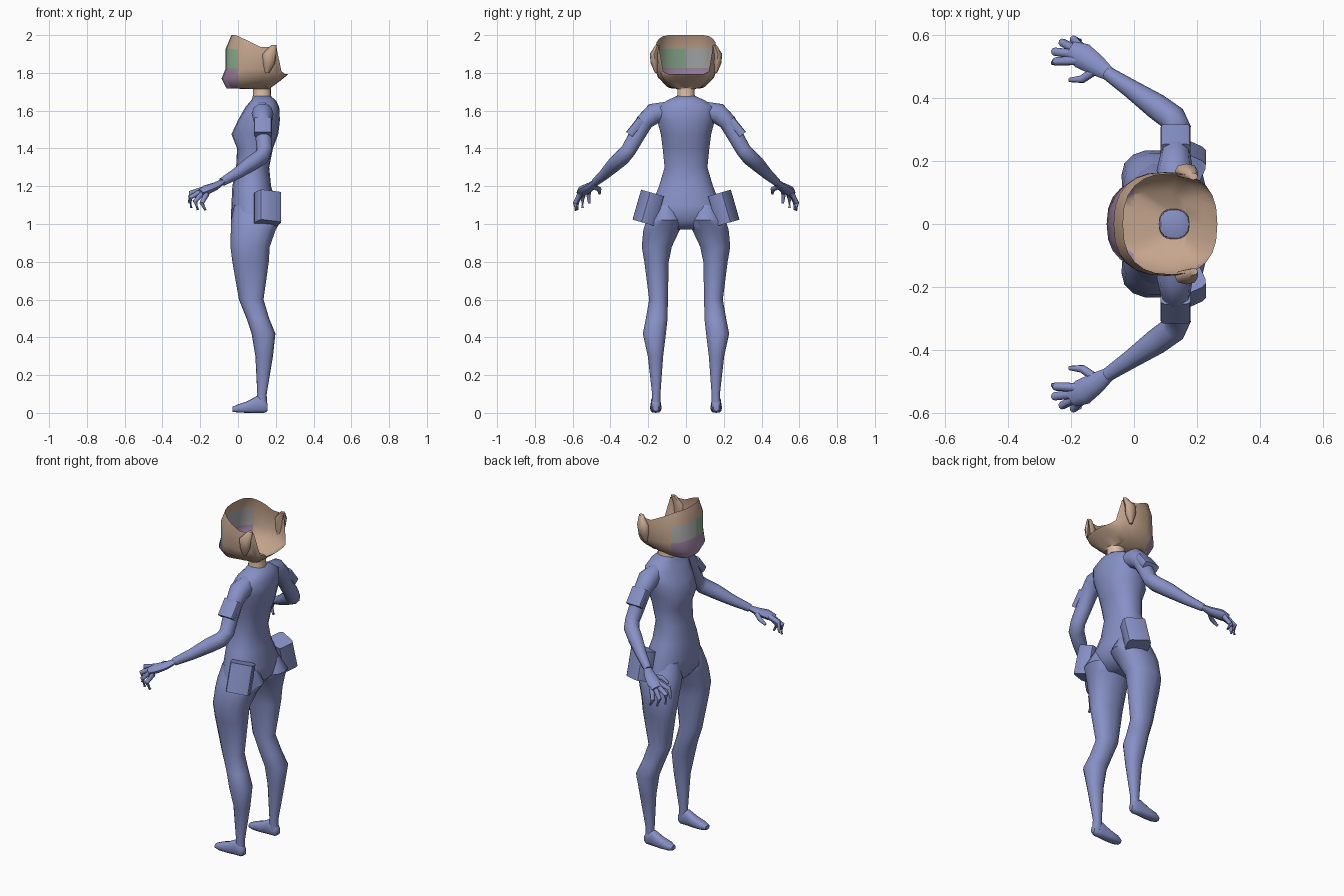
import bpy, bmesh, math
from mathutils import Vector, Matrix

cube = bpy.data.objects.get("Cube")
if cube:
    bpy.data.objects.remove(cube, do_unlink=True)


def material(name, *rgb):
    m = bpy.data.materials.new(name)
    m.use_nodes = True
    m.diffuse_color = (*rgb, 1)
    m.node_tree.nodes["Principled BSDF"].inputs["Base Color"].default_value = (*rgb, 1)
    return m


suit = material("blue suit", .24, .28, .56)
tan = material("tan head", .56, .38, .27)
skin_tone = material("light skin", .72, .52, .36)
green = material("visor green", .26, .42, .28)
grey = material("visor grey", .42, .42, .42)
purple = material("muzzle purple", .38, .25, .40)


def finish(name, bm, mats, mirror=False, angle=50):
    """Turn a bmesh into a smooth-shaded object, optionally mirrored across y."""
    mesh = bpy.data.meshes.new(name)
    bm.to_mesh(mesh)
    bm.free()
    ob = bpy.data.objects.new(name, mesh)
    bpy.context.collection.objects.link(ob)
    for m in mats:
        mesh.materials.append(m)
    if mirror:
        mod = ob.modifiers.new("Mirror", "MIRROR")
        mod.use_axis = (False, True, False)
    bpy.ops.object.select_all(action="DESELECT")
    ob.select_set(True)
    bpy.context.view_layer.objects.active = ob
    bpy.ops.object.shade_smooth_by_angle(angle=math.radians(angle))
    return ob


def skin(rings, capped=True):
    """Bridge rings of points; each face keeps its row as material_index."""
    bm = bmesh.new()
    rows = [[bm.verts.new(p) for p in ring] for ring in rings]
    n = len(rows[0])
    for r, (a, b) in enumerate(zip(rows, rows[1:])):
        for i in range(n):
            j = (i + 1) % n
            bm.faces.new((a[i], a[j], b[j], b[i])).material_index = r
    if capped:
        bm.faces.new(rows[0])
        bm.faces.new(rows[-1])
    bmesh.ops.recalc_face_normals(bm, faces=bm.faces)
    return bm


def soft(v, power):
    return math.copysign(abs(v) ** power, v)


def loft(name, mat, table, axis="z", n=14, power=.9, mirror=False, capped=True):
    """Oval sections along z (x range, y range) or along x (y range, z range)."""
    rings = []
    for pos, a0, a1, b0, b1 in table:
        ring = []
        for k in range(n):
            t = math.tau * k / n
            a = (a0 + a1) / 2 + (a1 - a0) / 2 * soft(math.cos(t), power)
            b = (b0 + b1) / 2 + (b1 - b0) / 2 * soft(math.sin(t), power)
            ring.append((a, b, pos) if axis == "z" else (pos, a, b))
        rings.append(ring)
    bm = skin(rings, capped)
    for f in bm.faces:
        f.material_index = 0
    return finish(name, bm, [mat], mirror)


def tube(name, mat, path, n=10, flat=1):
    """Round limb through (x, y, z, radius) points, mirrored to both sides."""
    pts = [Vector(p[:3]) for p in path]
    rings = []
    for i, p in enumerate(pts):
        d = pts[min(i + 1, len(pts) - 1)] - pts[max(i - 1, 0)]
        q = d.to_track_quat("Z", "Y")
        r = path[i][3]
        rings.append([p + q @ Vector((r * math.cos(math.tau * k / n),
                                      r * flat * math.sin(math.tau * k / n), 0))
                      for k in range(n)])
    bm = skin(rings)
    for f in bm.faces:
        f.material_index = 0
    return finish(name, bm, [mat], True)


def pouch(name, size, place, tilt, turn, bevel):
    """Bevelled box strapped to both sides."""
    bm = bmesh.new()
    bmesh.ops.create_cube(bm, size=1)
    bmesh.ops.scale(bm, vec=size, verts=bm.verts)
    edges = [e for e in bm.edges if abs((e.verts[0].co - e.verts[1].co).z) > .01]
    bmesh.ops.bevel(bm, geom=edges, offset=bevel, segments=2, affect="EDGES", profile=.5)
    rot = Matrix.Rotation(math.radians(tilt), 4, "X") @ Matrix.Rotation(math.radians(turn), 4, "Z")
    bm.transform(Matrix.Translation(place) @ rot)
    finish(name, bm, [suit], True, 35)


# Torso
torso = [(1.68, .085, .17, .045), (1.655, .07, .2, .1), (1.62, .04, .218, .155),
         (1.55, 0, .222, .155), (1.475, -.035, .213, .135), (1.4, -.005, .185, .125),
         (1.3, -.01, .165, .115), (1.2, -.03, .175, .145), (1.1, -.035, .205, .185),
         (1.02, -.038, .2, .2), (.97, 0, .15, .1)]
loft("torso", suit, [(z, f, b, -w, w) for z, f, b, w in torso], n=18)

# Legs and feet
loft("legs", suit, [(1.1, -.02, .19, .04, .165), (1.02, -.037, .23, .01, .212),
                    (.97, -.038, .2, .03, .228), (.88, -.04, .168, .073, .236),
                    (.8, -.03, .163, .09, .222), (.6, .005, .135, .095, .196),
                    (.5, .045, .165, .096, .214), (.42, .072, .198, .105, .23),
                    (.3, .092, .185, .12, .203), (.1, .102, .152, .135, .18),
                    (.03, .1, .153, .135, .183)], mirror=True)
loft("feet", suit, [(.156, .145, .175, .01, .05), (.14, .136, .183, 0, .075),
                    (.1, .134, .186, 0, .09), (.05, .13, .19, 0, .062),
                    (0, .13, .19, .002, .045), (-.03, .142, .178, .006, .032)],
     axis="x", n=12, power=.7, mirror=True)

# Arms, palms, fingers
tube("arms", suit, [(.13, .1, 1.6, .05), (.13, .17, 1.585, .058), (.132, .22, 1.54, .048),
                    (.135, .265, 1.46, .043), (.14, .305, 1.39, .041), (.125, .335, 1.355, .043),
                    (.07, .375, 1.32, .041), (-.01, .43, 1.265, .03), (-.085, .48, 1.222, .022)])
tube("palms", suit, [(-.08, .477, 1.225, .022), (-.12, .505, 1.2, .034),
                     (-.165, .535, 1.182, .042), (-.2, .553, 1.165, .03)], flat=.6)
fingers = {
    "index_fingers": ((-.18, .52, 1.185), (-.25, .517, 1.165), (-.258, .512, 1.11)),
    "middle_fingers": ((-.19, .54, 1.175), (-.253, .548, 1.14), (-.248, .548, 1.085)),
    "ring_fingers": ((-.185, .555, 1.165), (-.228, .577, 1.12), (-.212, .575, 1.075)),
    "little_fingers": ((-.165, .56, 1.16), (-.192, .587, 1.11), (-.172, .583, 1.073)),
    "thumbs": ((-.115, .495, 1.2), (-.165, .46, 1.185), (-.205, .458, 1.162)),
}
for name, joints in fingers.items():
    tube(name, suit, [(*p, r) for p, r in zip(joints, (.015, .013, .007))], n=8)

# Arm bands and hip pouches
pouch("arm_bands", (.095, .045, .1), (.132, .268, 1.513), 39, 0, .012)
pouch("hip_pouches", (.13, .095, .165), (.157, .2, 1.085), 16, -25, .02)

# Neck
loft("neck", skin_tone, [(1.655, .075, .178, -.052, .052), (1.69, .08, .175, -.046, .046),
                         (1.72, .08, .175, -.048, .048)], capped=False)

# Head: open shell, rings given as front x z, side x y z, back x z
head_rings = [(.08, 1.715, .125, .048, 1.715, .175, 1.715),
              (-.06, 1.717, .08, .105, 1.735, .175, 1.722),
              (-.087, 1.77, .09, .148, 1.775, .22, 1.755),
              (-.065, 1.825, .1, .165, 1.82, .245, 1.775),
              (-.065, 1.928, .11, .165, 1.905, .258, 1.786),
              (-.035, 2, .12, .16, 1.937, .265, 1.793)]
columns = 24
rings = []
for fx, fz, sx, sy, sz, bx, bz in head_rings:
    ring = []
    for k in range(columns):
        t = math.tau * k / columns
        c = soft(math.cos(t), .8)
        y = sy * soft(math.sin(t), .8)
        if c > 0:
            ring.append((sx + (fx - sx) * c, y, sz + (fz - sz) * min(1, c * 1.2)))
        else:
            drop = min(1, max(0, (-c - .58) / .2))
            ring.append((sx - (bx - sx) * c, y, sz + (bz - sz) * drop))
    rings.append(ring)
bm = skin(rings, capped=False)
bmesh.ops.bisect_plane(bm, geom=bm.verts[:] + bm.edges[:] + bm.faces[:], dist=1e-5,
                       plane_co=(0, 0, 0), plane_no=(1, 0, 0))
for f in bm.faces:
    row, mid = f.material_index, f.calc_center_median()
    f.material_index = 0
    if mid.x < 0 and row in (1, 2):
        f.material_index = 3
    elif mid.x < 0 and row == 3:
        f.material_index = 1 if mid.y < 0 else 2
finish("head_shell", bm, [tan, green, grey, purple])

# Ears
loft("ears", tan, [(1.8, .145, .165, .15, .165), (1.85, .132, .195, .145, .187),
                   (1.9, .13, .203, .145, .192), (1.947, .175, .203, .14, .162)],
     n=8, mirror=True)
